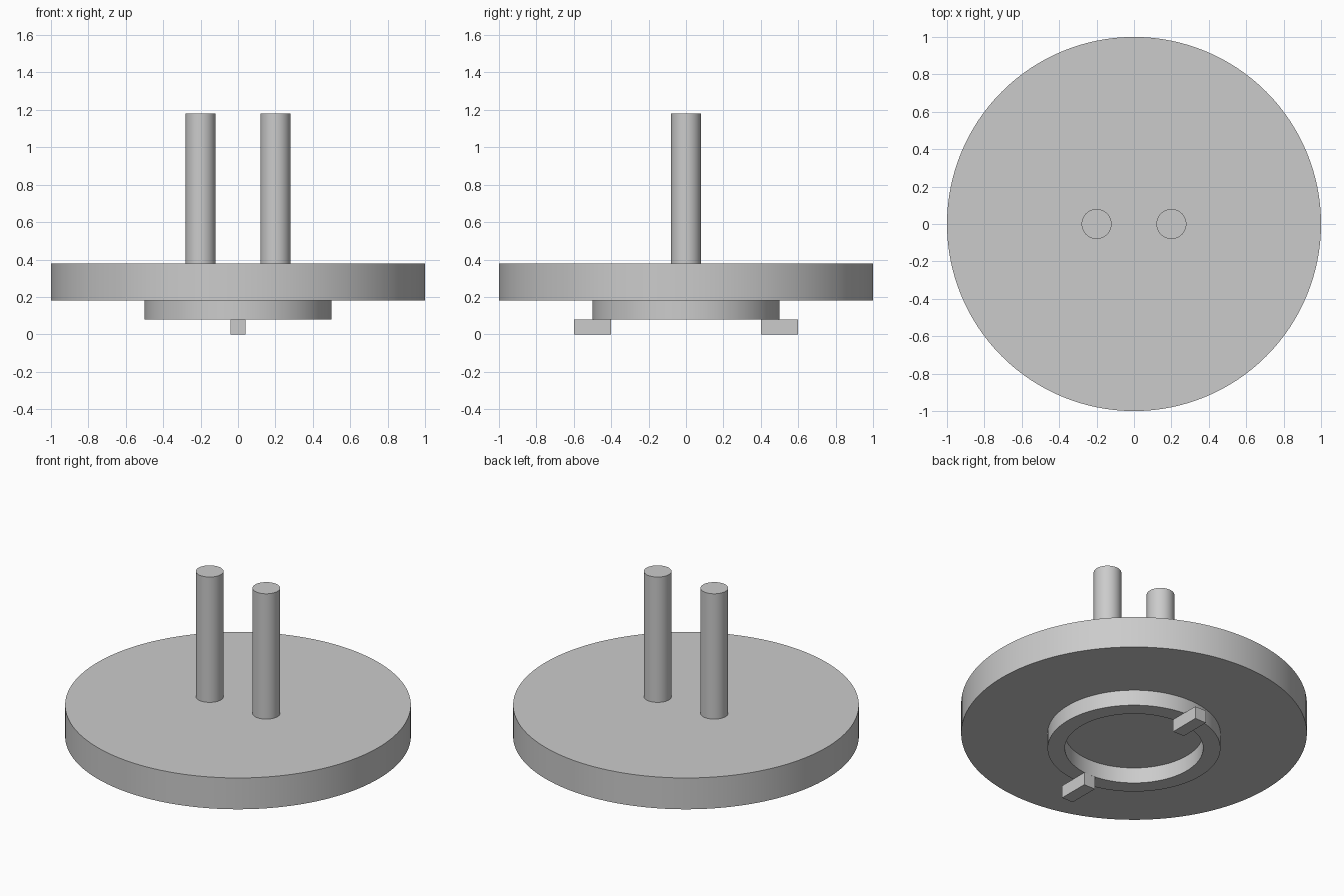
import bpy
import bmesh
import math
from mathutils import Matrix, Vector

cube = bpy.data.objects.get("Cube")
if cube:
    bpy.data.objects.remove(cube, do_unlink=True)

SEGMENTS = 128

grey = bpy.data.materials.new("light_grey")
grey.use_nodes = True
grey.diffuse_color = (0.6, 0.6, 0.6, 1)
grey.node_tree.nodes["Principled BSDF"].inputs["Base Color"].default_value = grey.diffuse_color


def add_object(name, bm):
    bmesh.ops.recalc_face_normals(bm, faces=bm.faces)
    mesh = bpy.data.meshes.new(name)
    bm.to_mesh(mesh)
    bm.free()
    mesh.materials.append(grey)
    obj = bpy.data.objects.new(name, mesh)
    bpy.context.collection.objects.link(obj)
    bpy.ops.object.select_all(action="DESELECT")
    obj.select_set(True)
    bpy.context.view_layer.objects.active = obj
    bpy.ops.object.shade_smooth_by_angle(angle=math.radians(30))
    return obj


def cylinder(name, radius, bottom, top, x=0, segments=SEGMENTS):
    bm = bmesh.new()
    bmesh.ops.create_cone(
        bm, cap_ends=True, segments=segments, radius1=radius, radius2=radius,
        depth=top - bottom, matrix=Matrix.Translation((x, 0, (bottom + top) / 2)))
    return add_object(name, bm)


def ring(name, inner, outer, bottom, top):
    bm = bmesh.new()
    profile = [(inner, bottom), (outer, bottom), (outer, top), (inner, top)]
    verts = [bm.verts.new((r, 0, z)) for r, z in profile]
    edges = [bm.edges.new((verts[i - 1], verts[i])) for i in range(len(verts))]
    bmesh.ops.spin(bm, geom=verts + edges, cent=(0, 0, 0), axis=(0, 0, 1),
                   angle=math.tau, steps=SEGMENTS, use_merge=True)
    bmesh.ops.remove_doubles(bm, verts=bm.verts, dist=0.0001)
    return add_object(name, bm)


def box(name, size, center):
    bm = bmesh.new()
    bmesh.ops.create_cube(bm, size=1)
    bmesh.ops.scale(bm, vec=Vector(size), verts=bm.verts)
    bmesh.ops.translate(bm, vec=Vector(center), verts=bm.verts)
    return add_object(name, bm)


# Main disc and the collar under it
cylinder("disc", 1.0, 0.18, 0.38)
ring("collar_ring", 0.4, 0.5, 0.08, 0.18)

# Two upright pins
for side, x in (("right", -0.2), ("left", 0.2)):
    cylinder(side + "_pin", 0.08, 0.38, 1.18, x, 64)

# Locking tabs below the collar
for side, y in (("front", -0.5), ("back", 0.5)):
    box(side + "_tab", (0.08, 0.2, 0.08), (0, y, 0.04))
